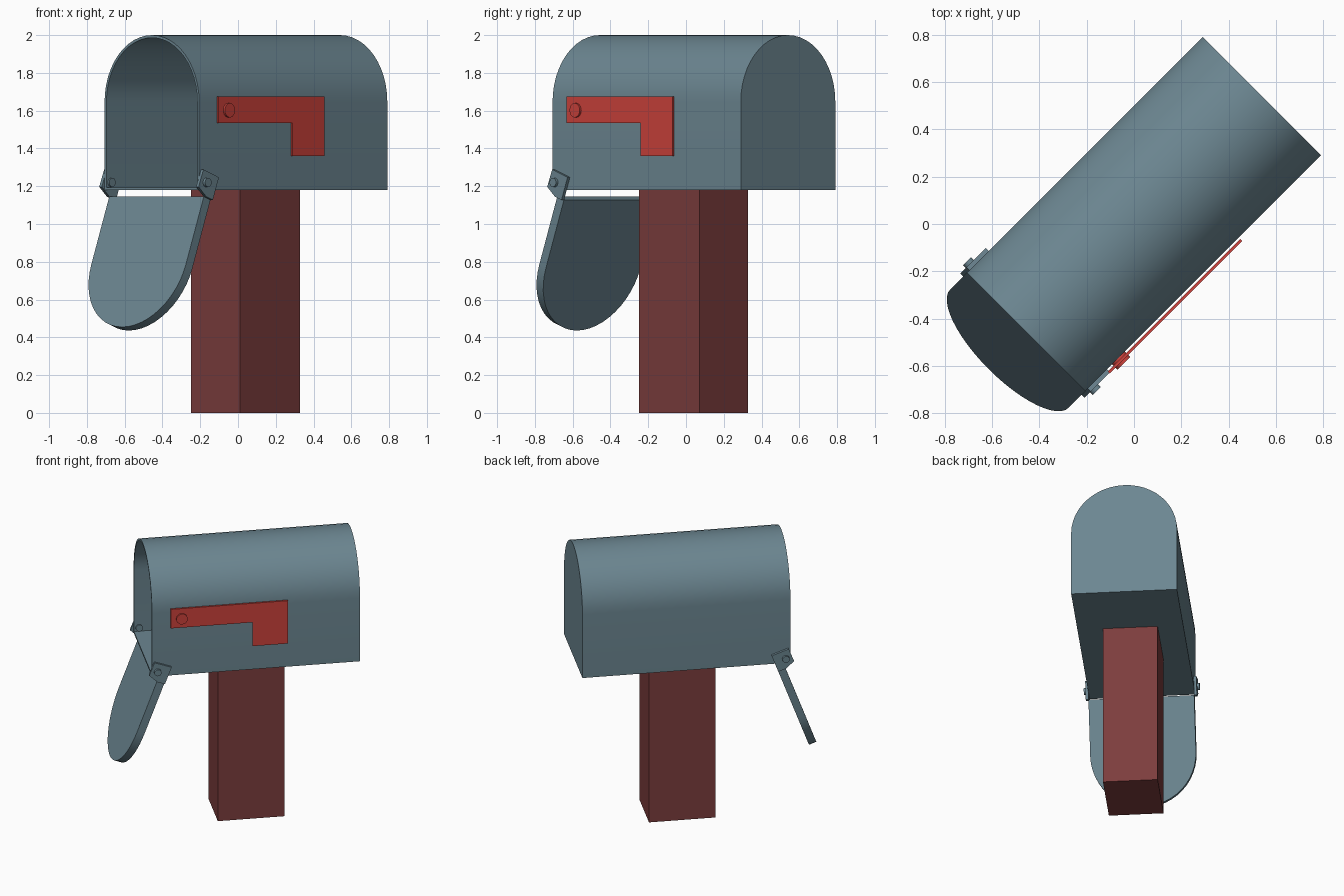
import bpy, bmesh, math
from mathutils import Vector, Matrix

if "Cube" in bpy.data.objects:
    bpy.data.objects.remove(bpy.data.objects["Cube"])

TURN = Matrix.Rotation(math.radians(45), 4, 'Z')   # whole model is turned 45 degrees
W, BOTTOM, TOP = 0.354, 1.18, 2.0                  # half width and heights of the box
FRONT, BACK = -0.645, 0.764                        # box ends along its length


def material(name, rgb):
    m = bpy.data.materials.new(name)
    m.diffuse_color = (*rgb, 1)
    m.use_nodes = True
    m.node_tree.nodes["Principled BSDF"].inputs["Base Color"].default_value = m.diffuse_color
    return m


STEEL = material("blue_grey_metal", (0.150, 0.240, 0.285))
RED = material("red_paint", (0.62, 0.055, 0.045))
WOOD = material("dark_red_wood", (0.205, 0.047, 0.047))


def finish(name, bm, mat):
    bmesh.ops.recalc_face_normals(bm, faces=bm.faces)
    bm.transform(TURN)
    me = bpy.data.meshes.new(name)
    bm.to_mesh(me)
    bm.free()
    me.materials.append(mat)
    ob = bpy.data.objects.new(name, me)
    bpy.context.collection.objects.link(ob)
    bpy.ops.object.select_all(action='DESELECT')
    ob.select_set(True)
    bpy.context.view_layer.objects.active = ob
    bpy.ops.object.shade_smooth_by_angle(angle=math.radians(30))
    return ob


def prism(name, pts, depth, mat):
    """Extrude a flat outline along a vector."""
    bm = bmesh.new()
    face = bm.faces.new([bm.verts.new(p) for p in pts])
    ext = bmesh.ops.extrude_face_region(bm, geom=[face], use_keep_orig=True)
    moved = [g for g in ext["geom"] if isinstance(g, bmesh.types.BMVert)]
    bmesh.ops.translate(bm, vec=Vector(depth), verts=moved)
    return finish(name, bm, mat)


def arch(half, low, spring, n=24):
    """Round-topped outline as (across, up) pairs."""
    return [(-half, low), (half, low)] + [
        (half * math.cos(math.pi * i / n), spring + half * math.sin(math.pi * i / n))
        for i in range(n + 1)]


def disc(name, x, z, r, y0, y1, mat):
    pts = [(x + r * math.cos(math.tau * i / 20), y0, z + r * math.sin(math.tau * i / 20))
           for i in range(20)]
    return prism(name, pts, (0, y1 - y0, 0), mat)


# Hollow box: outer skin, front rim, inner skin and both back walls
bm = bmesh.new()
wall = 0.014
outer = arch(W, BOTTOM, TOP - W)
inner = arch(W - wall, BOTTOM + wall, TOP - W)
rings = [[bm.verts.new((x, a, b)) for a, b in prof]
         for x, prof in ((BACK, outer), (FRONT, outer), (FRONT, inner), (BACK - wall, inner))]
for r, s in zip(rings, rings[1:]):
    for i in range(len(r)):
        j = (i + 1) % len(r)
        bm.faces.new((r[i], r[j], s[j], s[i]))
bm.faces.new(rings[0])
bm.faces.new(rings[-1])
finish("mailbox_body", bm, STEEL)

# Post
a, b, c = 0.226, 0.183, 0.057
prism("post", [(c - a, -b, 0), (c + a, -b, 0), (c + a, b, 0), (c - a, b, 0)],
      (0, 0, BOTTOM), WOOD)

# Open door, hanging down and leaning outwards
lean = math.radians(20.5)
down = Vector((-math.sin(lean), 0, -math.cos(lean)))
behind = Vector((math.cos(lean), 0, -math.sin(lean)))
door_top = Vector((-0.61, 0, 1.145))
prism("door", [door_top + down * s + Vector((0, y, 0)) for y, s in arch(W, 0, 0.383)],
      behind * 0.053, STEEL)

# Hinge brackets and pins on both sides
bracket = [(-0.63, 1.289), (-0.515, 1.247), (-0.56, 1.127), (-0.61, 1.145), (-0.667, 1.197)]
for label, s in (("right", -1), ("left", 1)):
    prism("hinge_bracket_" + label, [(x, s * (W - 0.001), z) for x, z in bracket],
          (0, s * 0.019, 0), STEEL)
    disc("hinge_pin_" + label, -0.61, 1.22, 0.024, s * 0.33, s * 0.388, STEEL)

# Signal flag and its pivot
flag = [(-0.52, 1.675), (-0.52, 1.535), (0.033, 1.535), (0.033, 1.36), (0.273, 1.36), (0.273, 1.675)]
prism("flag", [(x, -0.362, z) for x, z in flag], (0, -0.013, 0), RED)
disc("flag_pivot", -0.447, 1.602, 0.038, -0.35, -0.387, RED)
